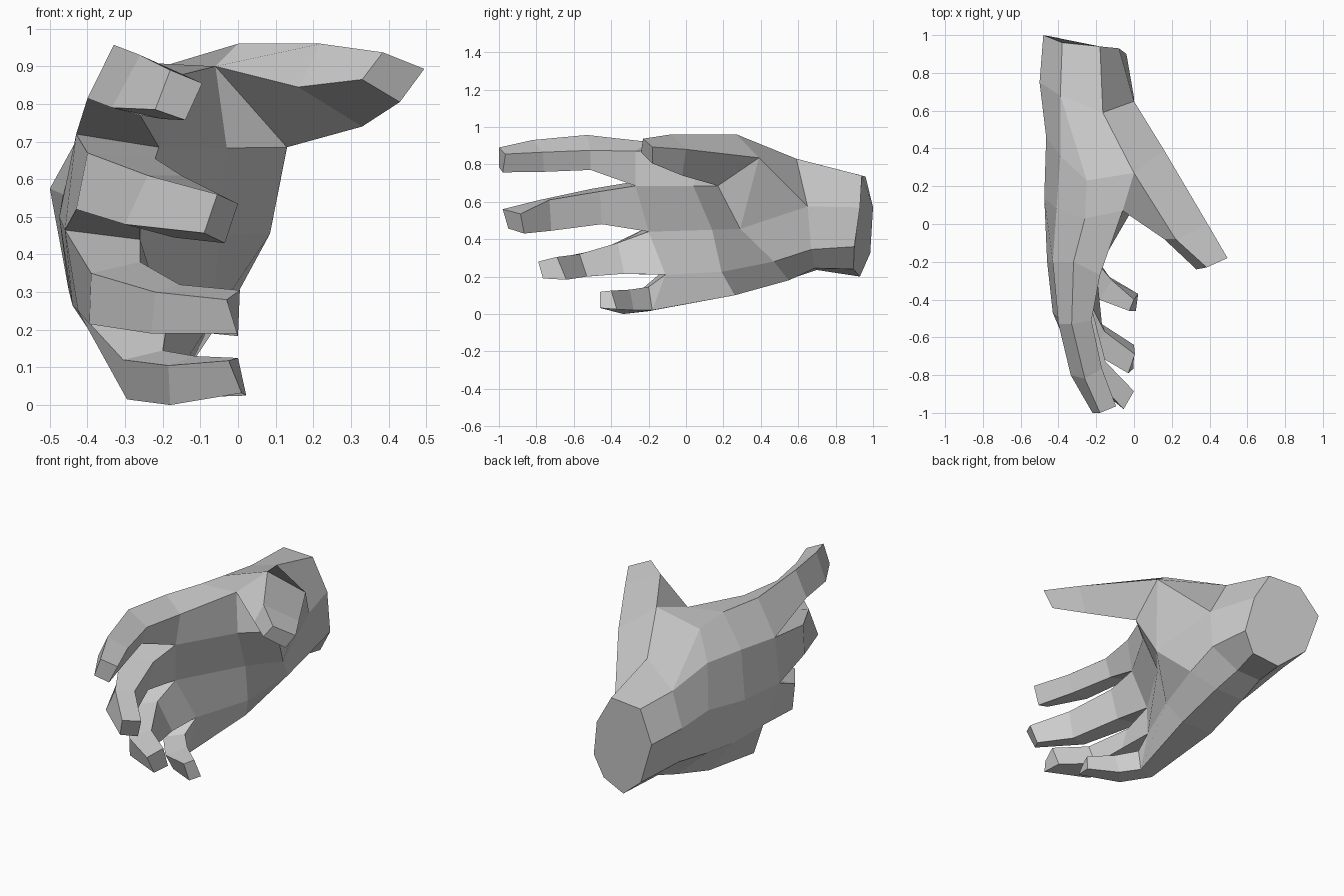
import bpy, bmesh

bm = bmesh.new()
cache = {}


def vert(p):
    """Reuse the vertex at a position so neighbouring parts share corners."""
    if p not in cache:
        cache[p] = bm.verts.new(p)
    return cache[p]


def face(*pts):
    """Face that drops repeated corners, so a quad may collapse to a triangle."""
    pts = list(dict.fromkeys(pts))
    if len(pts) > 2:
        bm.faces.new([vert(p) for p in pts])


def loft(rings, skip=()):
    """Skin between closed rings with equal point counts, leaving out skipped cells."""
    for r, (a, b) in enumerate(zip(rings, rings[1:])):
        n = len(a)
        for i in range(n):
            if (r, i) not in skip:
                j = (i + 1) % n
                face(a[i], a[j], b[j], b[i])


# Cross-sections: ridge, top, three palm points, two bottom points, three back points
w_top, w_in = (-.38, .96, .735), (-.08, .93, .57)
wrist = [w_top, (-.18, .94, .74), w_in, w_in, (-.04, .9, .36),
         (-.1, .895, .24), (-.25, .93, .2), (-.40, .985, .325), (-.48, 1.0, .57), w_top]
g_top, g_in = (-.39, .68, .735), (0, .65, .575)
heel = [g_top, (-.165, .59, .83), g_in, g_in, (0, .67, .345),
        (-.16, .69, .245), (-.31, .70, .235), (-.46, .72, .36), (-.5, .75, .575), g_top]
middle = [(-.25, .23, .885), (0, .27, .96), (.16, .39, .835), (.085, .29, .455),
          (-.01, .47, .28), (-.13, .55, .18), (-.32, .54, .182), (-.45, .45, .305),
          (-.465, .46, .56), (-.39, .36, .775)]
palm = [(-.26, .03, .91), (-.06, .07, .9), (-.03, .04, .683), (-.05, .14, .45),
        (-.07, .19, .225), (-.13, .26, .1), (-.33, .26, .1), (-.44, .2, .265),
        (-.475, .14, .5), (-.41, .08, .75)]
knuckles = [(-.32, -.2, .92), (-.18, -.27, .87), (-.21, -.27, .685), (-.26, -.2, .44),
            (-.19, -.11, .21), (-.2, -.18, .02), (-.295, -.2, .015),
            (-.425, -.1, .25), (-.46, -.2, .465), (-.43, -.2, .72)]

# Palm, leaving the thumb opening free
loft([wrist, heel, middle, palm, knuckles], skip={(2, 1), (2, 2)})
face(*wrist)

# Web joining the palm to the thumb root
thumb_low = (.13, .17, .685)
face(palm[1], palm[2], thumb_low)
face(middle[2], middle[3], thumb_low)
face(thumb_low, middle[3], palm[3], palm[2])


def digit(root, *rings):
    loft([root, *rings])
    face(*rings[-1])


def root(*ids):
    return [knuckles[i] for i in ids]


# Thumb
digit([middle[1], middle[2], thumb_low, palm[1]],
      [(.22, -.08, .96), (.39, 0, .88), (.33, -.02, .74), (.16, -.08, .845)],
      [(.385, -.23, .937), (.495, -.18, .893), (.43, -.18, .805), (.33, -.24, .865)])
# Index finger
digit(root(0, 1, 2, 9),
      [(-.33, -.53, .957), (-.225, -.51, .875), (-.26, -.51, .77), (-.4, -.53, .815)],
      [(-.26, -.82, .93), (-.17, -.765, .865), (-.2, -.76, .76), (-.335, -.8, .79)],
      [(-.18, -1.0, .89), (-.095, -.965, .855), (-.14, -.98, .757), (-.22, -1.0, .785)])
# Middle finger
digit(root(9, 2, 3, 8),
      [(-.4, -.5, .67), (-.22, -.46, .655), (-.26, -.45, .48), (-.43, -.47, .52)],
      [(-.24, -.78, .61), (-.15, -.73, .61), (-.17, -.72, .445), (-.3, -.78, .48)],
      [(-.055, -.98, .56), (0, -.885, .535), (-.035, -.865, .43), (-.09, -.95, .457)])
# Ring finger
digit(root(8, 3, 4, 7),
      [(-.39, -.44, .35), (-.26, -.365, .38), (-.19, -.33, .215), (-.395, -.41, .215)],
      [(-.22, -.68, .3), (-.155, -.57, .32), (-.17, -.53, .2), (-.23, -.66, .19)],
      [(-.03, -.79, .28), (.005, -.69, .305), (0, -.64, .183), (-.002, -.765, .19)])
# Little finger
digit(root(7, 4, 5, 6),
      [(-.305, -.25, .12), (-.2, -.2, .145), knuckles[5], knuckles[6]],
      [(-.185, -.4, .105), (-.115, -.3, .13), (-.13, -.28, .02), (-.18, -.335, 0)],
      [(-.025, -.46, .118), (0, -.4, .125), (.022, -.37, .025), (.01, -.46, .032)])

bmesh.ops.recalc_face_normals(bm, faces=bm.faces)
mesh = bpy.data.meshes.new("hand")
bm.to_mesh(mesh)
bm.free()

# Plain grey surface
grey = bpy.data.materials.new("light grey")
grey.diffuse_color = (.6, .6, .6, 1)
mesh.materials.append(grey)
hand = bpy.data.objects.new("hand", mesh)
bpy.context.collection.objects.link(hand)
